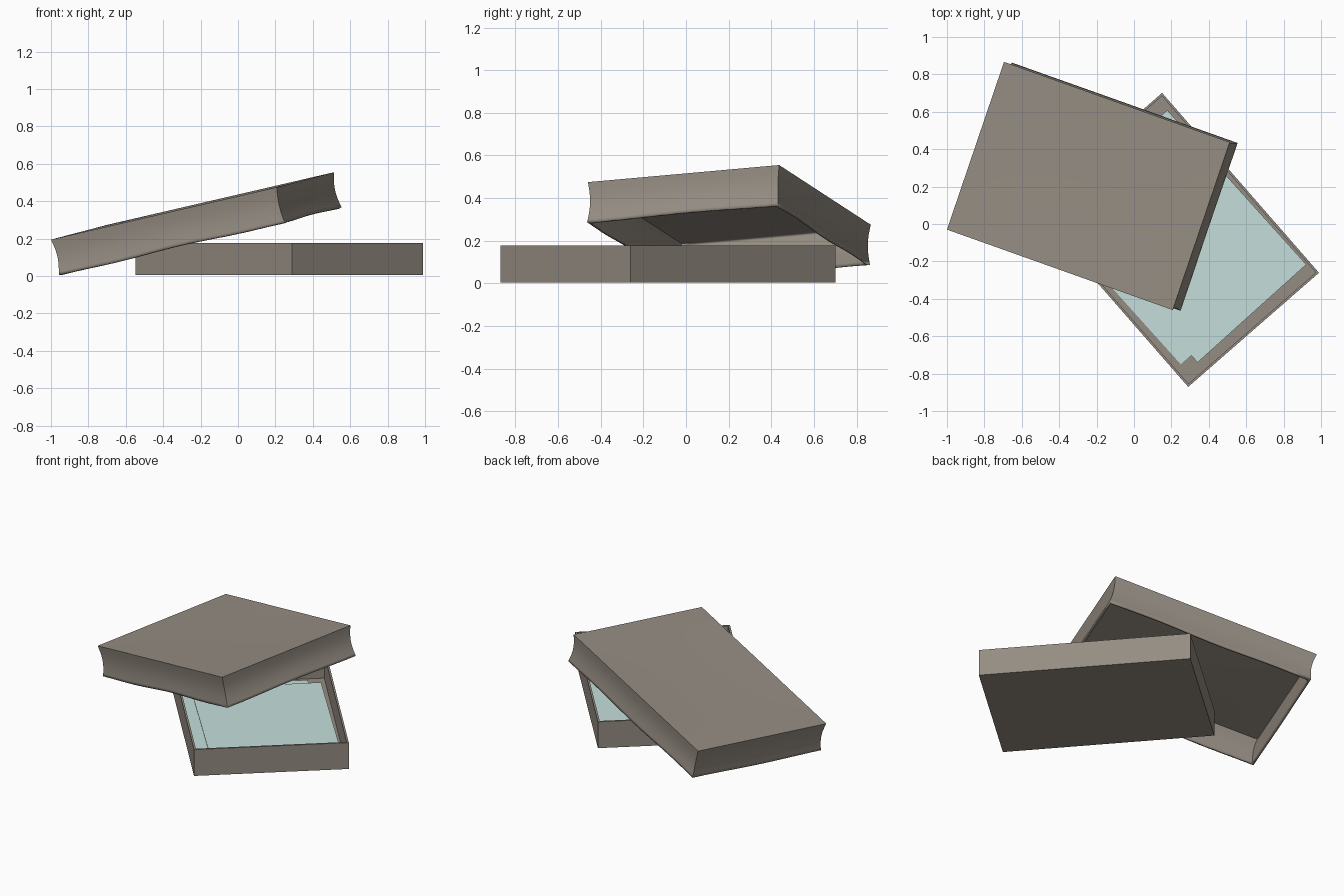
import bpy, bmesh, math
from mathutils import Vector, Matrix

if "Cube" in bpy.data.objects:
    bpy.data.objects.remove(bpy.data.objects["Cube"])


def material(name, rgb):
    m = bpy.data.materials.new(name)
    m.diffuse_color = (*rgb, 1)
    m.use_nodes = True
    m.node_tree.nodes["Principled BSDF"].inputs["Base Color"].default_value = m.diffuse_color
    return m


CARD = material("taupe_card", (0.30, 0.265, 0.225))
PAPER = material("pale_paper", (0.56, 0.74, 0.71))


def open_box(name, cuts, bottom, wall):
    """Unit cube (x, y in +-0.5, z in 0..1) with one face removed, plus a wall thickness."""
    bm = bmesh.new()
    bmesh.ops.create_cube(bm, size=1, matrix=Matrix.Translation((0, 0, 0.5)))
    bm.normal_update()
    sign = -1 if bottom else 1
    gone = [f for f in bm.faces if f.normal.z * sign > 0.9]
    bmesh.ops.delete(bm, geom=gone, context='FACES')
    if cuts:
        bmesh.ops.subdivide_edges(bm, edges=bm.edges[:], cuts=cuts, use_grid_fill=True)
    me = bpy.data.meshes.new(name)
    bm.to_mesh(me)
    bm.free()
    ob = bpy.data.objects.new(name, me)
    bpy.context.collection.objects.link(ob)
    me.materials.append(CARD)
    mod = ob.modifiers.new("wall", 'SOLIDIFY')
    mod.thickness = wall
    mod.offset = -1
    mod.use_even_offset = True
    return ob


# Tray: crisp open box, turned on the ground
tray = open_box("tray", 0, False, 0.012)
tray.data.transform(Matrix.Translation((0.22, -0.085, 0.005))
                    @ Matrix.Rotation(math.radians(41.1), 4, 'Z')
                    @ Matrix.Diagonal((0.928, 1.276, 0.173, 1)))

# Lid: slightly warped open box, leaning on the tray
lid = open_box("lid", 11, True, 0.014)
corner = Vector((-1.0, -0.03, 0.195))
long_edge = Vector((1.207, -0.43, 0.28))
short_edge = Vector((0.305, 0.897, 0.08))
down = Vector((0.042, -0.004, -0.188))
for v in lid.data.vertices:
    u, t, h = v.co
    # walls pinch in at mid height
    pinch = 0.009 * math.sin(math.pi * h)
    if abs(u) > 0.499:
        u -= math.copysign(pinch, u)
    if abs(t) > 0.499:
        t -= math.copysign(pinch, t)
    # rim ripples gently, top panel sags slightly
    ripple = 0.03 * math.sin(9 * u + 4 * t) * (1 - h) * (1 - 4 * u * u * 4 * t * t)
    sag = 0.03 * h * (1 - 4 * u * u) * (1 - 4 * t * t)
    v.co = (corner + long_edge * (u + 0.5) + short_edge * (t + 0.5)
            + down * (1 - h + ripple + sag))

bpy.context.view_layer.objects.active = lid
lid.select_set(True)
bpy.ops.object.shade_smooth_by_angle(angle=math.radians(35))
lid.select_set(False)

# Two loose sheets lying in the tray
for name, x, y, z in (("lower_sheet", 0.25, -0.75, 0.020), ("upper_sheet", 0.34, -0.74, 0.025)):
    bpy.ops.mesh.primitive_cube_add(size=1)
    ob = bpy.context.object
    ob.name = name
    ob.data.transform(Matrix.Translation((x, y, z))
                      @ Matrix.Rotation(math.radians(42), 4, 'Z')
                      @ Matrix.Diagonal((0.782, 1.11, 0.003, 1))
                      @ Matrix.Translation((0.5, 0.5, 0)))
    ob.data.materials.append(PAPER)
